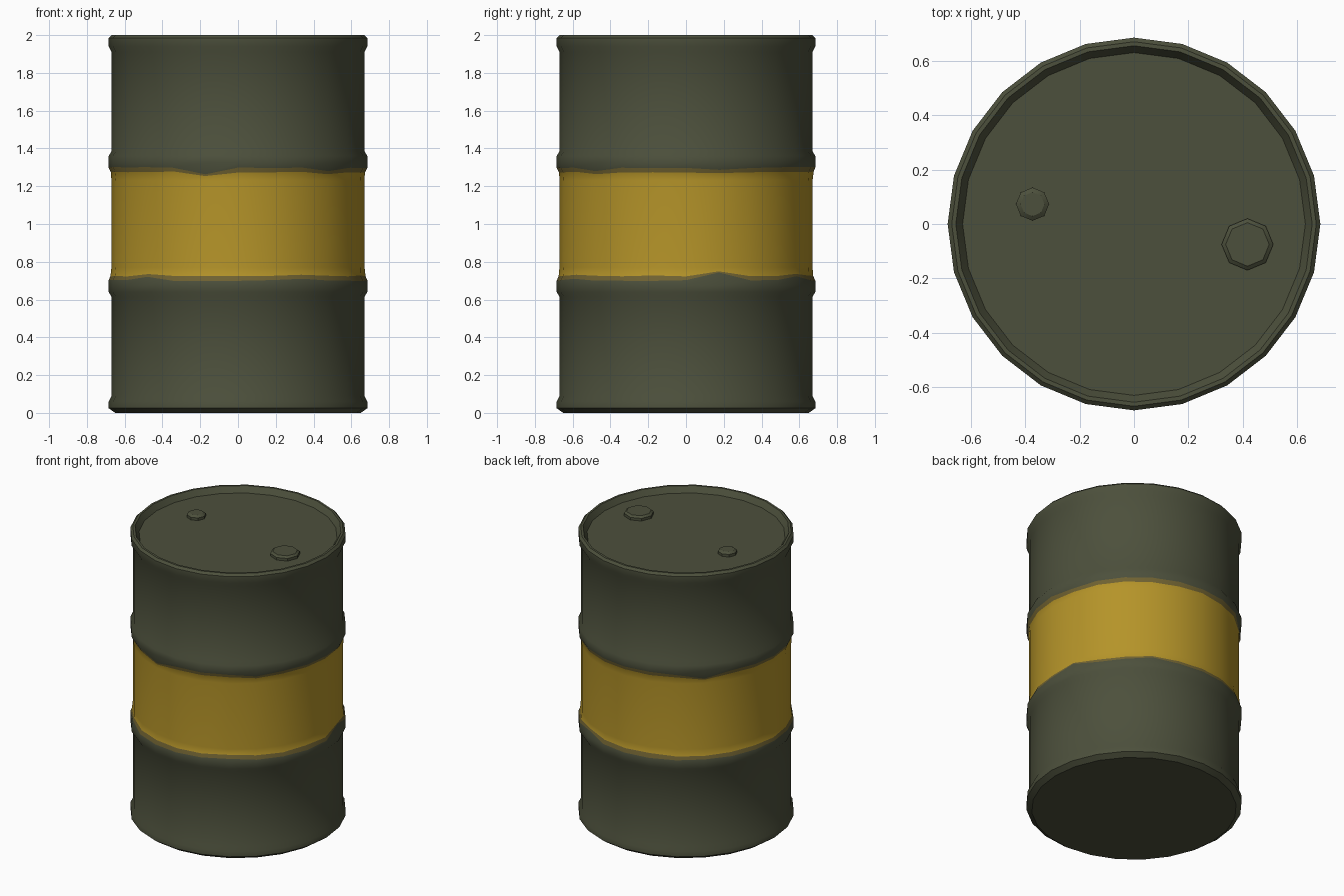
import bpy, bmesh, math, random

if "Cube" in bpy.data.objects:
    bpy.data.objects.remove(bpy.data.objects["Cube"])
random.seed(4)
N = 24

def material(name, rgb):
    m = bpy.data.materials.new(name)
    m.diffuse_color = (*rgb, 1)
    m.use_nodes = True
    m.node_tree.nodes["Principled BSDF"].inputs["Base Color"].default_value = m.diffuse_color
    return m

green = material("drab green paint", (0.073, 0.080, 0.045))
yellow = material("yellow stripe", (0.46, 0.295, 0.022))
worn = material("worn stripe edge", (0.165, 0.125, 0.032))

def finish(bm, name, mats):
    bmesh.ops.recalc_face_normals(bm, faces=bm.faces[:])
    me = bpy.data.meshes.new(name)
    bm.to_mesh(me)
    bm.free()
    for m in mats:
        me.materials.append(m)
    ob = bpy.data.objects.new(name, me)
    bpy.context.collection.objects.link(ob)
    bpy.ops.object.select_all(action='DESELECT')
    ob.select_set(True)
    bpy.context.view_layer.objects.active = ob
    bpy.ops.object.shade_smooth_by_angle(angle=math.radians(35))
    return ob

def bridge(bm, a, b, mat=0):
    n = len(a)
    for i in range(n):
        j = (i + 1) % n
        bm.faces.new((a[i], a[j], b[j], b[i])).material_index = mat

# Radius near a rib, d = distance from mid height
def rib_radius(d):
    if d < 0.27:
        return 0.67
    return min(0.685, 0.67 + 0.015 * (d - 0.27) / 0.02)

# Paint chips: angle in degrees -> depth, for upper and lower stripe edges
chips = {1: {-105: 0.034, -45: 0.022, 135: 0.036, 15: 0.012},
         -1: {15: 0.04, -135: 0.022, 60: 0.02, -60: 0.008}}

def edge_ring(bm, side, base, chip_scale):
    verts = []
    for i in range(N):
        deg = i * 360 // N
        deg = deg - 360 if deg > 180 else deg
        d = base - chips[side].get(deg, 0) * chip_scale + random.uniform(-0.003, 0.003)
        r, a = rib_radius(d), math.radians(deg)
        verts.append(bm.verts.new((r * math.cos(a), r * math.sin(a), 1 + side * d)))
    return verts

def ring(bm, r, z, n=N, cx=0, cy=0):
    return [bm.verts.new((cx + r * math.cos(math.tau * i / n),
                          cy + r * math.sin(math.tau * i / n), z)) for i in range(n)]

# Drum body: bottom rim, ribs, stripe, top rim and recessed lid
bm = bmesh.new()
low = [(0.65, 0), (0.685, 0.025), (0.685, 0.06), (0.67, 0.09),
       (0.67, 0.615), (0.685, 0.64), (0.685, 0.675)]
high = [(0.685, 1.325), (0.685, 1.36), (0.67, 1.385), (0.67, 1.91), (0.685, 1.94),
        (0.685, 1.985), (0.67, 2.0), (0.655, 2.0), (0.63, 1.96)]
rows = [(ring(bm, r, z), 0) for r, z in low]
rows += [(edge_ring(bm, -1, 0.299, 1.0), 2), (edge_ring(bm, -1, 0.275, 0.55), 1),
         (ring(bm, 0.67, 0.77), 1), (ring(bm, 0.67, 1.23), 1),
         (edge_ring(bm, 1, 0.275, 0.55), 2), (edge_ring(bm, 1, 0.299, 1.0), 0)]
rows += [(ring(bm, r, z), 0) for r, z in high]
for (a, mat), (b, _) in zip(rows, rows[1:]):
    bridge(bm, a, b, mat)
bm.faces.new(rows[0][0])
bm.faces.new(rows[-1][0])
finish(bm, "drum_body", [green, yellow, worn])

# Bung caps on the lid
def bung(name, x, y, r, inner, top):
    bm = bmesh.new()
    rings = [ring(bm, q, z, 8, x, y) for q, z in
             ((r, 1.955), (r, top - 0.012), (inner, top))]
    for a, b in zip(rings, rings[1:]):
        bridge(bm, a, b)
    bm.faces.new(rings[0])
    bm.faces.new(rings[-1])
    finish(bm, name, [green])

bung("large_bung", 0.417, -0.075, 0.095, 0.08, 1.99)
bung("small_bung", -0.373, 0.073, 0.061, 0.044, 1.99)
